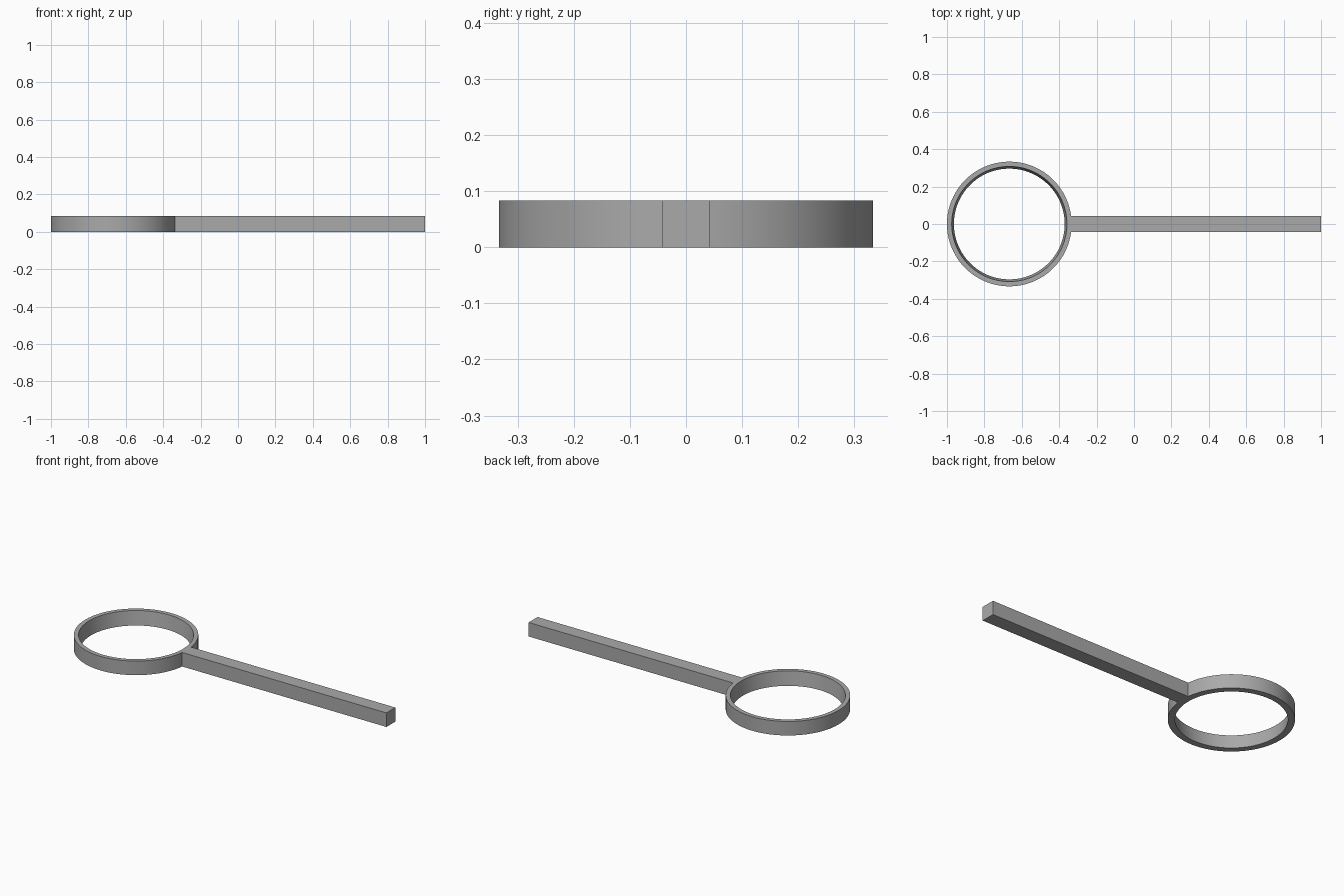
import bpy, bmesh
from math import asin, cos, sin, pi, radians

cube = bpy.data.objects.get("Cube")
if cube:
    bpy.data.objects.remove(cube, do_unlink=True)

RADIUS = 1 / 3
CENTRE_X = -1 + RADIUS
HEIGHT = 0.083
HALF_WIDTH = 0.0417
INNER_TOP, INNER_BOTTOM = 0.308, 0.296
ARC_STEPS, JOINT_STEPS = 120, 6

grey = bpy.data.materials.new("plain grey")
grey.use_nodes = True
colour = (0.4, 0.4, 0.4, 1)
grey.diffuse_color = colour
grey.node_tree.nodes["Principled BSDF"].inputs["Base Color"].default_value = colour

bm = bmesh.new()

# Angles around the ring, with the handle joint covering the first steps
half = asin(HALF_WIDTH / RADIUS)
angles = [-half + 2 * half * i / JOINT_STEPS for i in range(JOINT_STEPS)]
angles += [half + (2 * pi - 2 * half) * i / ARC_STEPS for i in range(ARC_STEPS)]


def loop(radius, z):
    return [bm.verts.new((CENTRE_X + radius * cos(a), radius * sin(a), z)) for a in angles]


# Ring with a slightly tapered bore; its outer wall is open at the joint
loops = [loop(RADIUS, 0), loop(RADIUS, HEIGHT), loop(INNER_TOP, HEIGHT), loop(INNER_BOTTOM, 0)]
for side in range(4):
    lower, upper = loops[side], loops[(side + 1) % 4]
    for i in range(len(angles)):
        j = (i + 1) % len(angles)
        if side or i >= JOINT_STEPS:
            bm.faces.new((lower[i], lower[j], upper[j], upper[i]))

# Square handle growing out of the joint
ends = [[bm.verts.new((1, y, z)) for y in (-HALF_WIDTH, HALF_WIDTH)] for z in (0, HEIGHT)]
for k in range(2):
    bm.faces.new(loops[k][:JOINT_STEPS + 1] + ends[k][::-1])
    edge = k * JOINT_STEPS
    bm.faces.new((loops[0][edge], ends[0][k], ends[1][k], loops[1][edge]))
bm.faces.new(ends[0] + ends[1][::-1])
bmesh.ops.recalc_face_normals(bm, faces=bm.faces)

mesh = bpy.data.meshes.new("ring_with_handle")
bm.to_mesh(mesh)
bm.free()
mesh.materials.append(grey)
ring = bpy.data.objects.new("ring_with_handle", mesh)
bpy.context.collection.objects.link(ring)

# Smooth round walls, sharp rims and handle edges
bpy.ops.object.select_all(action="DESELECT")
ring.select_set(True)
bpy.context.view_layer.objects.active = ring
bpy.ops.object.shade_smooth_by_angle(angle=radians(30))
